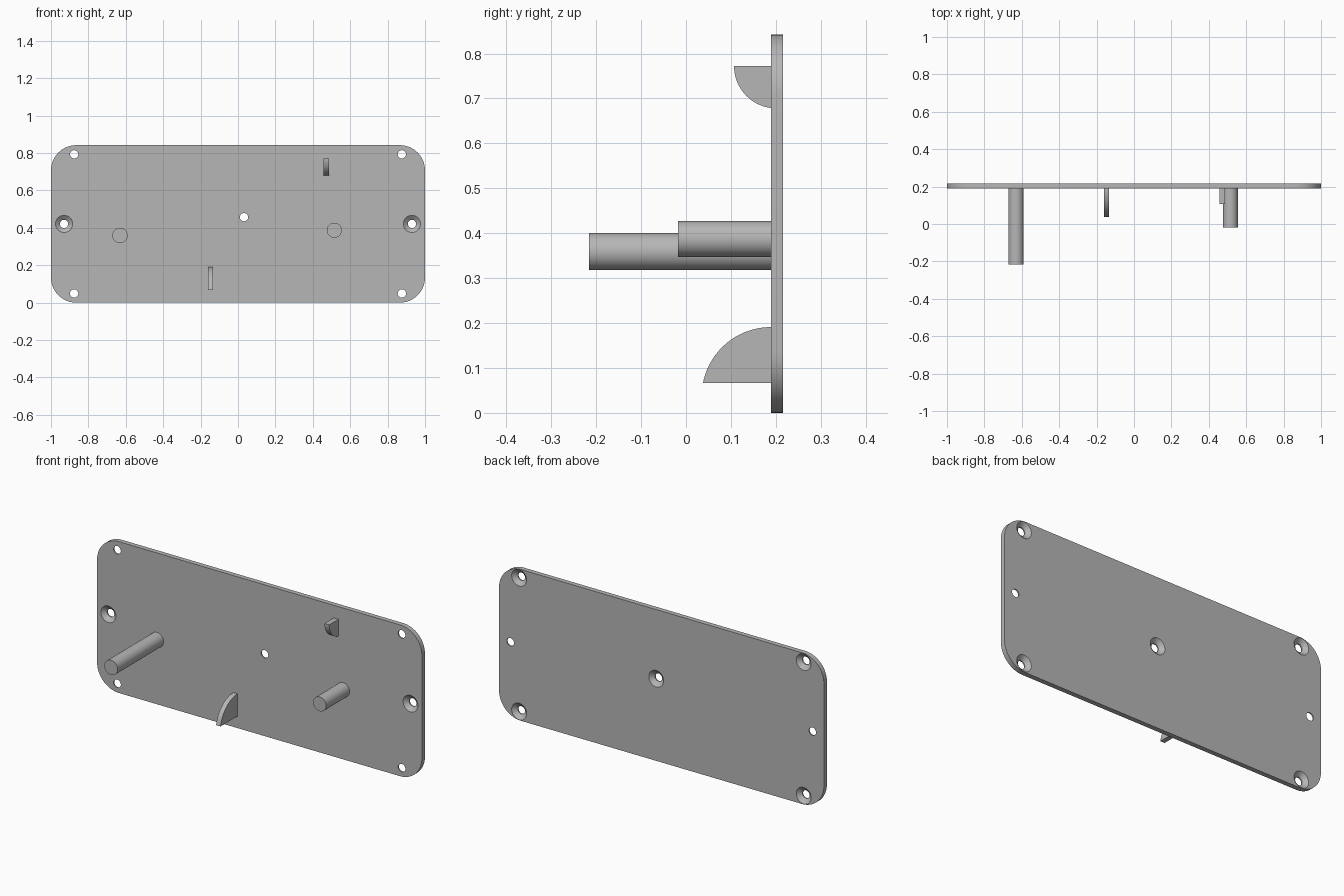
import bpy, bmesh
from math import pi, sin, cos, asin, acos, radians
from mathutils import Matrix

if "Cube" in bpy.data.objects:
    bpy.data.objects.remove(bpy.data.objects["Cube"])

FRONT, BACK, HEIGHT = 0.189, 0.216, 0.842
MID = HEIGHT / 2

grey = bpy.data.materials.new("plain_grey")
grey.use_nodes = True
grey.diffuse_color = (0.47, 0.47, 0.47, 1)
grey.node_tree.nodes["Principled BSDF"].inputs["Base Color"].default_value = grey.diffuse_color


def make_object(name, bm):
    bmesh.ops.recalc_face_normals(bm, faces=bm.faces)
    mesh = bpy.data.meshes.new(name)
    bm.to_mesh(mesh)
    bm.free()
    mesh.materials.append(grey)
    obj = bpy.data.objects.new(name, mesh)
    bpy.context.collection.objects.link(obj)
    return obj


def smooth(obj):
    bpy.ops.object.select_all(action="DESELECT")
    obj.select_set(True)
    bpy.context.view_layer.objects.active = obj
    bpy.ops.object.shade_smooth_by_angle(angle=radians(30))


def arc(cu, cv, r, start, end, steps=24):
    angles = [start + (end - start) * i / steps for i in range(steps + 1)]
    return [(cu + r * cos(a), cv + r * sin(a)) for a in angles]


def extrude(name, points, offset):
    """Extrude a closed outline of 3D points along the offset."""
    bm = bmesh.new()
    face = bm.faces.new([bm.verts.new(p) for p in points])
    new = bmesh.ops.extrude_face_region(bm, geom=[face], use_keep_orig=True)
    verts = [g for g in new["geom"] if isinstance(g, bmesh.types.BMVert)]
    bmesh.ops.translate(bm, verts=verts, vec=offset)
    return make_object(name, bm)


def revolve(name, x, z, profile, sides=48):
    """Revolve (radius, y) pairs around an axis along y, with capped ends."""
    bm = bmesh.new()
    rings = [[bm.verts.new((x + r * cos(2 * pi * i / sides), y, z + r * sin(2 * pi * i / sides)))
              for i in range(sides)] for r, y in profile]
    for a, b in zip(rings, rings[1:]):
        for i in range(sides):
            j = (i + 1) % sides
            bm.faces.new((a[i], a[j], b[j], b[i]))
    bm.faces.new(rings[0])
    bm.faces.new(rings[-1])
    return make_object(name, bm)


# Plate with rounded corners
R = 0.135
outline = []
for k, (sx, sz) in enumerate([(1, 1), (-1, 1), (-1, -1), (1, -1)]):
    outline += arc(sx * (1 - R), MID + sz * (MID - R), R, k * pi / 2, (k + 1) * pi / 2, 16)
plate = extrude("plate", [(x, FRONT, z) for x, z in outline], (0, BACK - FRONT, 0))

# Countersunk screw holes: the side pair opens to the front, the rest to the back
HOLE, SINK, DEPTH, OVER = 0.022, 0.046, 0.02, 0.01
holes = [(0.032, 0.457, False)]
for side in (-1, 1):
    holes.append((side * 0.93, MID, True))
    holes += [(side * 0.876, MID + s * 0.372, False) for s in (-1, 1)]
for x, z, from_front in holes:
    wide, narrow, d = (FRONT, BACK, 1) if from_front else (BACK, FRONT, -1)
    cutter = revolve("hole_cutter", x, z, [(SINK, wide - d * OVER), (SINK, wide),
                                           (HOLE, wide + d * DEPTH), (HOLE, narrow + d * OVER)])
    cutter.hide_render = True
    mod = plate.modifiers.new("hole", "BOOLEAN")
    mod.operation, mod.solver, mod.object = "DIFFERENCE", "EXACT", cutter
    bpy.context.view_layer.objects.active = plate
    bpy.ops.object.modifier_apply(modifier=mod.name)
    bpy.data.objects.remove(cutter)
smooth(plate)

# Round pegs on the front
for name, x, z, r, tip in [("long_peg", -0.631, 0.359, 0.041, -0.216),
                           ("short_peg", 0.515, 0.387, 0.04, -0.018)]:
    smooth(revolve(name, x, z, [(r, tip), (r, FRONT)]))


# Curved fins on the front
def fin(name, x, width, profile):
    smooth(extrude(name, [(x - width / 2, y, z) for y, z in profile], (width, 0, 0)))


r, base = 0.154, 0.067
cz = 0.191 - r
fin("lower_fin", -0.148, 0.027,
    [(FRONT, base)] + arc(FRONT, cz, r, pi / 2, pi - asin((base - cz) / r)))
r, cy, top = 0.094, 0.201, 0.772
fin("upper_fin", 0.472, 0.029,
    [(FRONT, top)] + arc(cy, top, r, pi, 2 * pi - acos((FRONT - cy) / r)))
